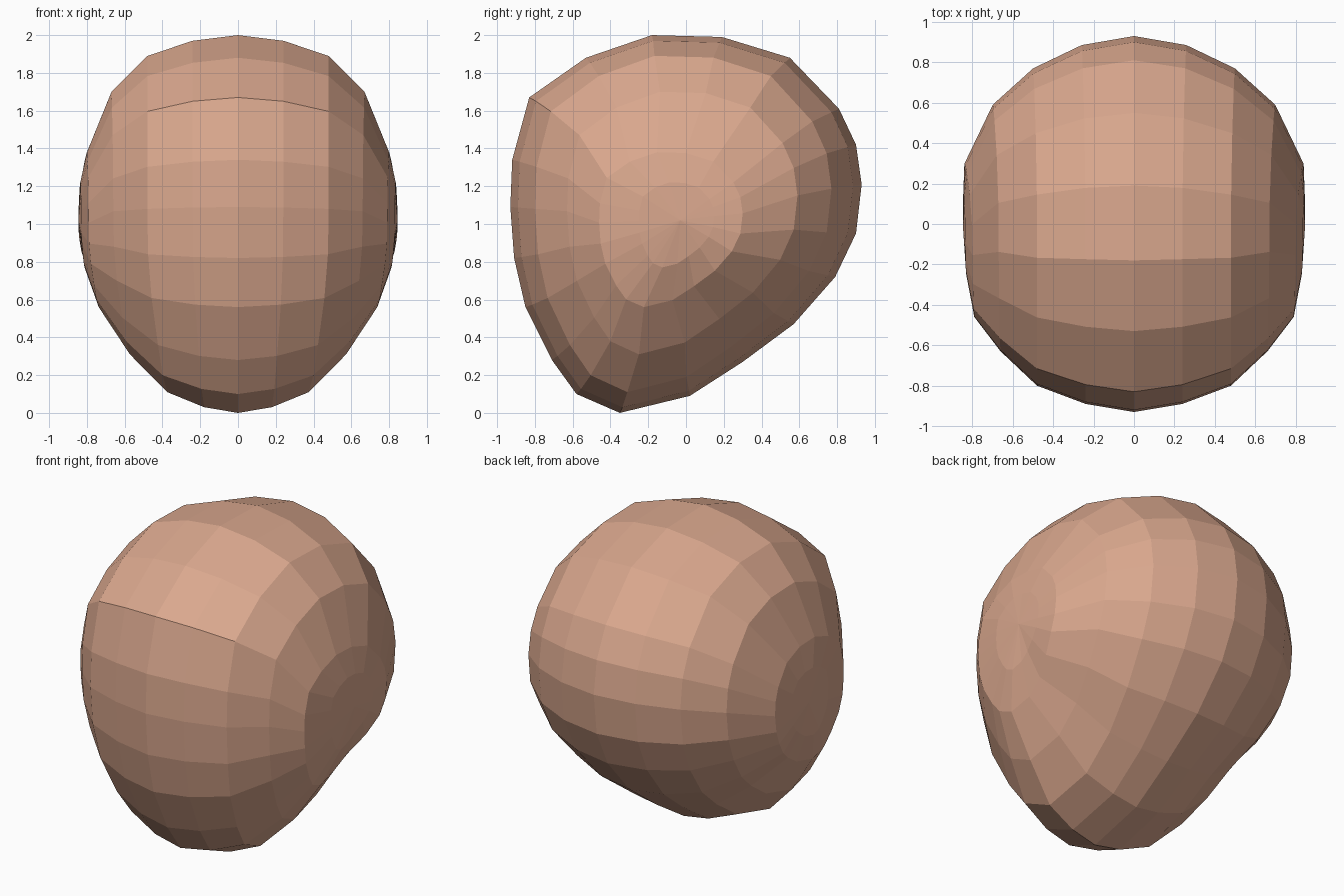
import bpy, bmesh, math

if "Cube" in bpy.data.objects:
    bpy.data.objects.remove(bpy.data.objects["Cube"])

# Side outline of the head on the centre plane (y, z)
OUTLINE = [(-.18, 2), (.19, 1.99), (.55, 1.88), (.81, 1.61), (.9, 1.42),
           (.93, 1.21), (.9, .95), (.79, .72), (.57, .47), (.3, .27),
           (.02, .09), (-.35, 0), (-.58, .1), (-.71, .28), (-.85, .56),
           (-.91, .82), (-.93, 1.09), (-.92, 1.34), (-.83, 1.67), (-.53, 1.88)]
Y0, Y1 = -.93, .93

# Rings towards the side: y front, y back, z bottom, z top,
# then the x offset at front, back, bottom and top
RINGS = [(-.89, .885, .03, 1.97, .24, .26, .17, .24),
         (-.80, .77, .11, 1.89, .48, .50, .36, .48),
         (-.63, .59, .31, 1.70, .66, .70, .56, .67),
         (-.46, .30, .56, 1.38, .79, .84, .73, .80),
         (-.25, .15, .77, 1.22, .83, .845, .81, .835)]


def ring_points(ring, side):
    ya, yb, za, zb, xf, xk, xd, xu = ring
    pts = []
    for y, z in OUTLINE:
        u, v = (y - Y0) / (Y1 - Y0), z / 2
        du, dv = u - .5, v - .5
        w = du * du / (du * du + dv * dv)
        x = w * (xk if du > 0 else xf) + (1 - w) * (xu if dv > 0 else xd)
        pts.append((side * x, ya + u * (yb - ya), za + v * (zb - za)))
    return pts


bm = bmesh.new()
n = len(OUTLINE)
middle = [bm.verts.new((0, y, z)) for y, z in OUTLINE]

# Both halves share the middle loop and close at a point on the side
for side in (-1, 1):
    last = middle
    for ring in RINGS:
        loop = [bm.verts.new(p) for p in ring_points(ring, side)]
        for i in range(n):
            j = (i + 1) % n
            bm.faces.new((last[i], last[j], loop[j], loop[i]))
        last = loop
    pole = bm.verts.new((side * .845, -.03, 1.02))
    for i in range(n):
        bm.faces.new((last[i], last[(i + 1) % n], pole))

bmesh.ops.recalc_face_normals(bm, faces=bm.faces)
mesh = bpy.data.meshes.new("head")
bm.to_mesh(mesh)
bm.free()

# One flat skin colour
skin = bpy.data.materials.new("skin")
skin.diffuse_color = (.70, .39, .27, 1)
skin.use_nodes = True
skin.node_tree.nodes["Principled BSDF"].inputs["Base Color"].default_value = skin.diffuse_color
mesh.materials.append(skin)
head = bpy.data.objects.new("head", mesh)
bpy.context.collection.objects.link(head)
